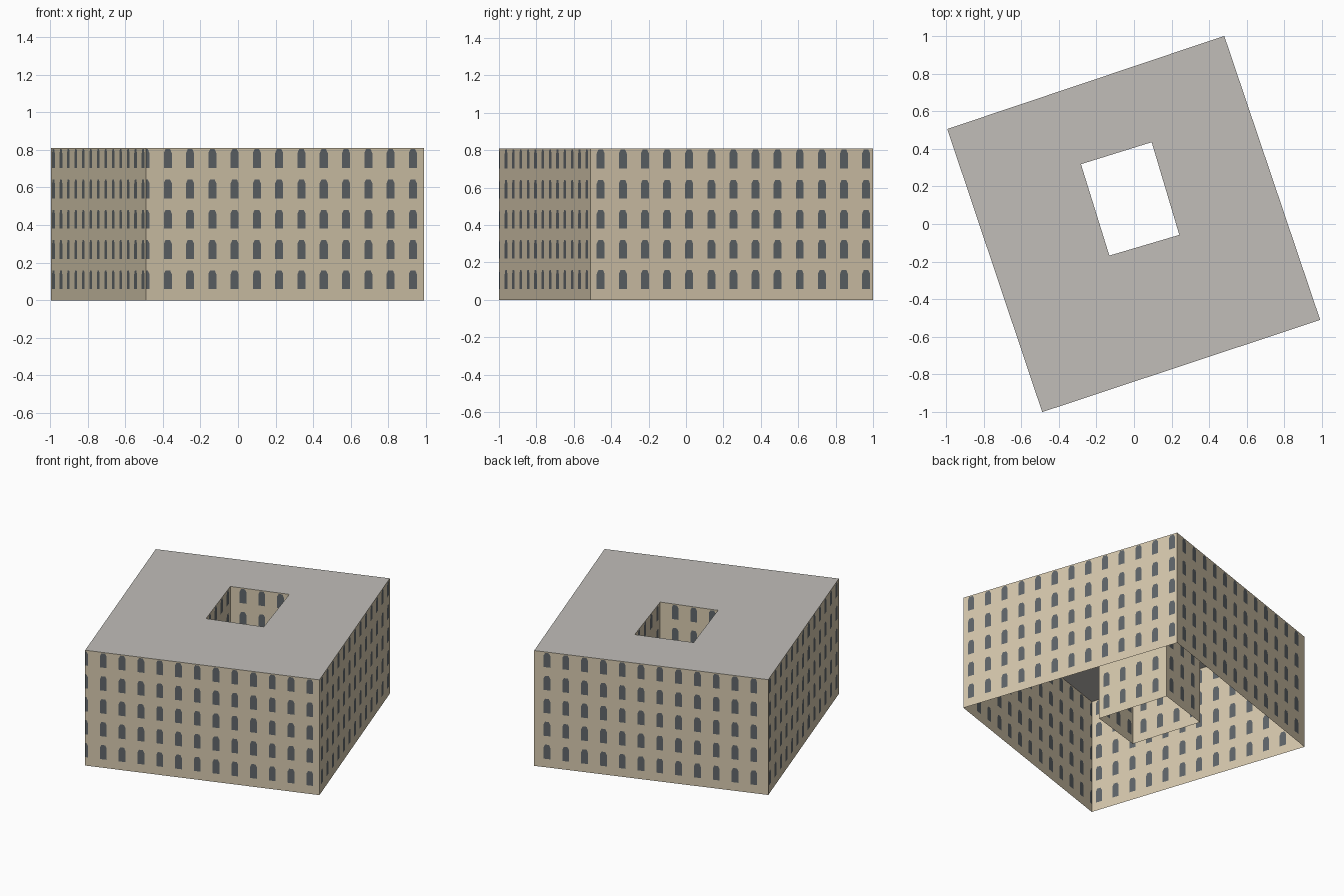
import bpy, bmesh
from mathutils import Vector

if "Cube" in bpy.data.objects:
    bpy.data.objects.remove(bpy.data.objects["Cube"])

H = 0.81          # building height
PITCH = 0.1248    # window spacing along a wall
ROW = 0.161       # storey height
HALF, TOP_HALF = 0.0225, 0.013   # window half width, half width of its top
SILL, SHOULDER, HEAD = 0.059, 0.139, 0.159   # window heights within a storey

OUTER = [(-0.488, -1.0), (0.99, -0.51), (0.48, 1.0), (-0.993, 0.505)]
COURT = [(-0.282, 0.318), (0.094, 0.435), (0.241, -0.058), (-0.131, -0.168)]


def material(name, rgb):
    m = bpy.data.materials.new(name)
    m.diffuse_color = (*rgb, 1)
    m.use_nodes = True
    m.node_tree.nodes["Principled BSDF"].inputs["Base Color"].default_value = m.diffuse_color
    return m


STONE = material("sand_wall", (0.672, 0.578, 0.418))
GLASS = material("dark_window", (0.114, 0.130, 0.141))
ROOF = material("grey_roof", (0.533, 0.515, 0.485))


def finish(bm, name, mats):
    bmesh.ops.remove_doubles(bm, verts=bm.verts, dist=1e-5)
    me = bpy.data.meshes.new(name)
    bm.to_mesh(me)
    bm.free()
    for m in mats:
        me.materials.append(m)
    ob = bpy.data.objects.new(name, me)
    bpy.context.collection.objects.link(ob)


def add_wall(bm, p, q, first):
    """Upright wall from p to q, with window faces cut in; first = centre of first window."""
    p, q = Vector(p), Vector(q)
    length = (q - p).length
    d = (q - p) / length

    def face(points, mat):
        pts = []
        for u, z in points:
            pt = (min(max(u, 0), length), z)     # clip at the wall ends
            if pt not in pts:
                pts.append(pt)
        us = [u for u, _ in pts]
        if len(pts) < 3 or max(us) - min(us) < 1e-5:
            return
        f = bm.faces.new([bm.verts.new((*(p + d * u), z)) for u, z in pts])
        f.material_index = mat

    c = first
    while c - PITCH / 2 > 0:
        c -= PITCH
    while c - PITCH / 2 < length:
        a, b = c - PITCH / 2, c + PITCH / 2
        for i in range(5):
            z0, z1 = i * ROW, (H if i == 4 else (i + 1) * ROW)
            w0, s, w1 = i * ROW + SILL, i * ROW + SHOULDER, i * ROW + HEAD
            # wall on either side of the window
            face([(a, z0), (c, z0), (c, w0), (c - HALF, w0), (c - HALF, s),
                  (c - TOP_HALF, w1), (c, w1), (c, z1), (a, z1)], 0)
            face([(c, z0), (b, z0), (b, z1), (c, z1), (c, w1),
                  (c + TOP_HALF, w1), (c + HALF, s), (c + HALF, w0), (c, w0)], 0)
            # window with narrowed top
            face([(c - HALF, w0), (c, w0), (c + HALF, w0), (c + HALF, s),
                  (c + TOP_HALF, w1), (c, w1), (c - TOP_HALF, w1), (c - HALF, s)], 1)
        c += PITCH


def wall_ring(name, corners, firsts):
    bm = bmesh.new()
    for i in range(4):
        add_wall(bm, corners[i], corners[(i + 1) % 4], firsts[i])
    finish(bm, name, [STONE, GLASS])


# Street and courtyard walls: open sheets, windows seen from both sides
wall_ring("outer_walls", OUTER, [-0.004, 0.057, 0.085, 0.037])
wall_ring("courtyard_walls", COURT, [0.085, 0.085, 0.10, 0.08])

# Flat roof around the courtyard opening
bm = bmesh.new()
inner = [COURT[3], COURT[2], COURT[1], COURT[0]]
for i in range(4):
    j = (i + 1) % 4
    bm.faces.new([bm.verts.new((*pt, H)) for pt in (OUTER[i], OUTER[j], inner[j], inner[i])])
finish(bm, "roof", [ROOF])
